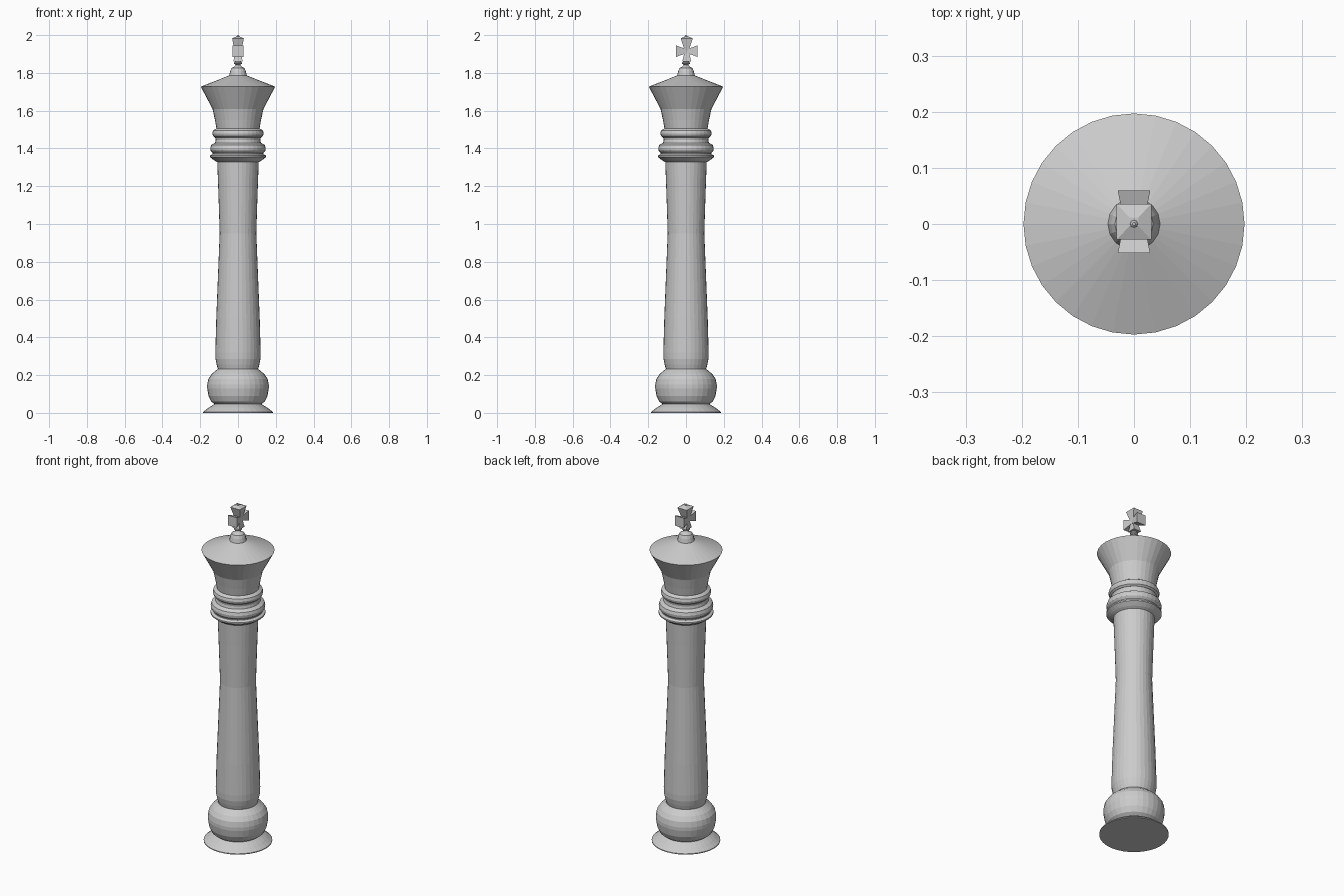
import bpy, bmesh, math
from mathutils import Vector

cube = bpy.data.objects.get("Cube")
if cube:
    bpy.data.objects.remove(cube, do_unlink=True)

SIDES = 32

stone = bpy.data.materials.new("pale_grey")
stone.use_nodes = True
colour = (0.6, 0.6, 0.6, 1)
stone.diffuse_color = colour
stone.node_tree.nodes["Principled BSDF"].inputs["Base Color"].default_value = colour


def finish(name, bm):
    bmesh.ops.recalc_face_normals(bm, faces=bm.faces)
    mesh = bpy.data.meshes.new(name)
    bm.to_mesh(mesh)
    bm.free()
    mesh.materials.append(stone)
    obj = bpy.data.objects.new(name, mesh)
    bpy.context.collection.objects.link(obj)
    return obj


def lathe(name, profile, sides=SIDES):
    """Turn (radius, height) points about z and cap both ends."""
    bm = bmesh.new()
    rings = []
    for r, z in profile:
        rings.append([bm.verts.new((r * math.cos(a), r * math.sin(a), z))
                      for a in (math.tau * i / sides for i in range(sides))])
    for low, high in zip(rings, rings[1:]):
        for i in range(sides):
            j = (i + 1) % sides
            bm.faces.new((low[i], low[j], high[j], high[i]))
    bm.faces.new(rings[0])
    bm.faces.new(rings[-1])
    return finish(name, bm)


# Turned body
lathe("foot", [(.185, 0), (.185, .005), (.155, .028), (.122, .048)])
lathe("bulb", [(.122, .045), (.142, .06), (.156, .09), (.163, .13), (.163, .15),
               (.157, .18), (.14, .205), (.108, .232)])
lathe("shaft", [(.106, .23), (.113, .255), (.119, .285), (.12, .32), (.115, .5),
                (.107, .7), (.101, .85), (.097, .95), (.1, 1.05), (.105, 1.2),
                (.11, 1.335)])
lathe("lower_collar", [(.11, 1.328), (.125, 1.336), (.148, 1.354), (.148, 1.362),
                       (.134, 1.37), (.134, 1.376), (.145, 1.388), (.147, 1.402),
                       (.142, 1.418), (.122, 1.43)])
lathe("collar_neck", [(.122, 1.428), (.118, 1.445), (.122, 1.462)])
lathe("upper_collar", [(.122, 1.458), (.132, 1.466), (.136, 1.48), (.132, 1.495),
                       (.115, 1.506)])
lathe("crown", [(.113, 1.5), (.122, 1.55), (.135, 1.61), (.197, 1.727), (.045, 1.787)])
lathe("finial", [(.047, 1.785), (.041, 1.81), (.034, 1.826), (.016, 1.836),
                 (.012, 1.843), (.021, 1.849), (.021, 1.855), (.012, 1.862)], 16)
lathe("tip_bead", [(.003, 1.986), (.007, 1.991), (.007, 1.996), (.003, 2)], 8)


# Flared cross, arms spread along y
def cross_arm(name, axis, near, far, inner, outer):
    """Square frustum from near to far; inner and outer are half widths (x, other)."""
    centre = Vector((0, .004, 1.915))
    other = Vector((0, abs(axis.z), abs(axis.y)))
    bm = bmesh.new()
    ends = []
    for dist, (hx, ho) in ((near, inner), (far, outer)):
        ends.append([bm.verts.new(centre + axis * dist + Vector((sx * hx, 0, 0)) + other * so * ho)
                     for sx, so in ((-1, -1), (1, -1), (1, 1), (-1, 1))])
    a, b = ends
    for i in range(4):
        j = (i + 1) % 4
        bm.faces.new((a[i], a[j], b[j], b[i]))
    bm.faces.new(a)
    bm.faces.new(b)
    return finish(name, bm)


UP, SIDE = Vector((0, 0, 1)), Vector((0, 1, 0))
cross_arm("cross_top_arm", UP, 0, .068, (.018, .01), (.031, .032))
cross_arm("cross_top_cap", UP, .068, .078, (.031, .032), (.008, .008))
cross_arm("cross_lower_arm", -UP, 0, .055, (.016, .01), (.024, .024))
cross_arm("cross_left_arm", SIDE, 0, .056, (.018, .01), (.029, .03))
cross_arm("cross_right_arm", -SIDE, 0, .056, (.018, .01), (.029, .03))
